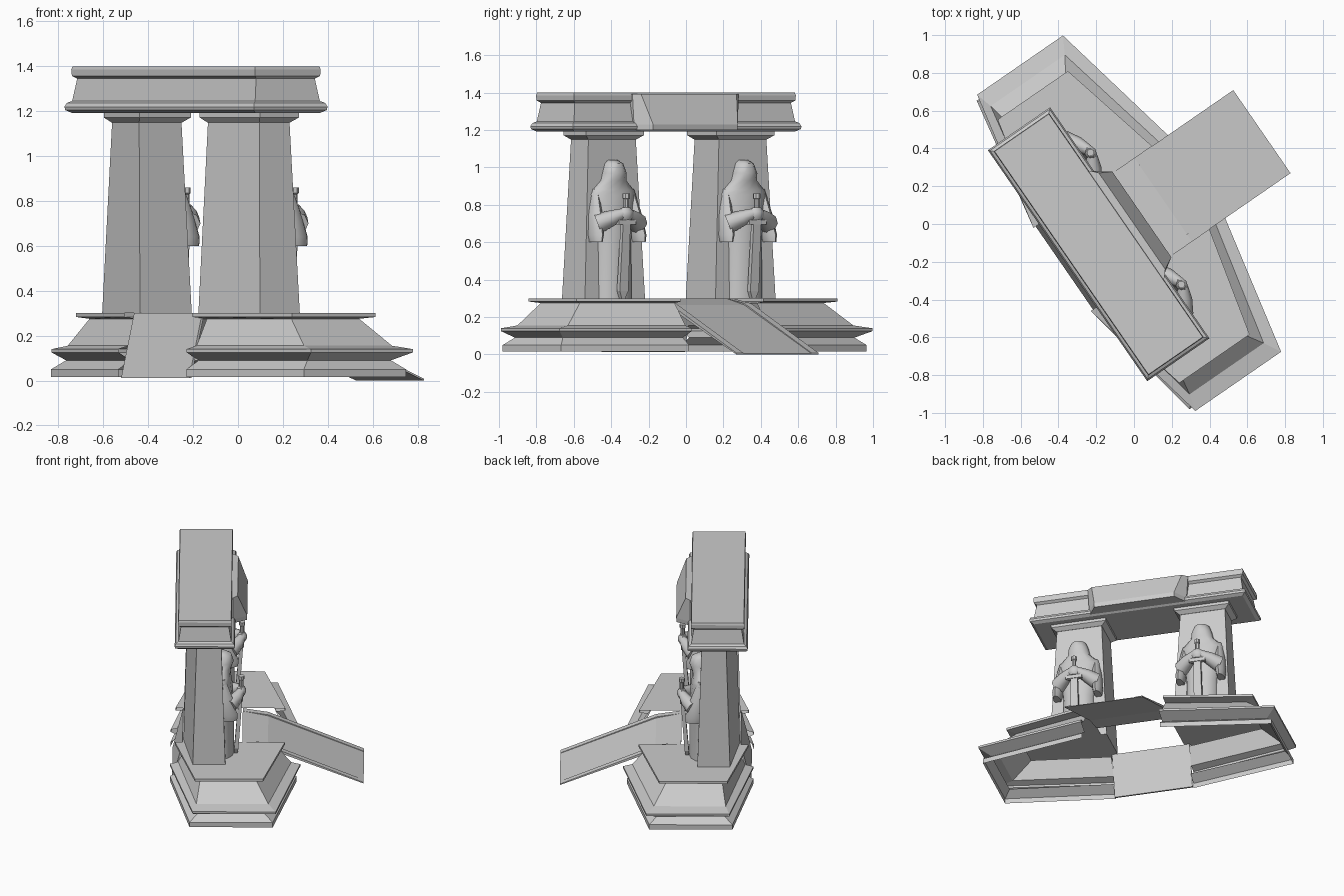
import bpy, bmesh, math
from mathutils import Vector

cube = bpy.data.objects.get("Cube")
if cube:
    bpy.data.objects.remove(cube, do_unlink=True)

stone = bpy.data.materials.new("grey_stone")
stone.use_nodes = True
GREY = (0.6, 0.6, 0.6, 1)
stone.diffuse_color = GREY
stone.node_tree.nodes["Principled BSDF"].inputs["Base Color"].default_value = GREY

# The gate runs along u, its statues and ramp face v
ANGLE = math.radians(-55.4)
CU, SU = math.cos(ANGLE), math.sin(ANGLE)
MID = -0.018      # centre of the gate along u
AXIS = -0.215     # centre line of the lintel along v


def place(u, v, z):
    u += MID
    return (u * CU - v * SU, u * SU + v * CU, z)


def loft(name, rings, closed=True, start=True, smooth=False):
    """Skin rings of (u, v, z) points and cap the ends."""
    bm = bmesh.new()
    rows = [[bm.verts.new(place(*p)) for p in ring] for ring in rings]
    n = len(rows[0])
    for a, b in zip(rows, rows[1:]):
        for i in range(n if closed else n - 1):
            j = (i + 1) % n
            bm.faces.new((a[i], a[j], b[j], b[i]))
    if start:
        bm.faces.new(rows[0][::-1])
    bm.faces.new(rows[-1])
    bmesh.ops.recalc_face_normals(bm, faces=bm.faces)
    mesh = bpy.data.meshes.new(name)
    bm.to_mesh(mesh)
    bm.free()
    mesh.materials.append(stone)
    obj = bpy.data.objects.new(name, mesh)
    bpy.context.collection.objects.link(obj)
    if smooth:
        bpy.ops.object.select_all(action='DESELECT')
        obj.select_set(True)
        bpy.context.view_layer.objects.active = obj
        bpy.ops.object.shade_smooth_by_angle(angle=math.radians(45))


def rect(u, v, z, hu, hv):
    return [(u - hu, v - hv, z), (u + hu, v - hv, z),
            (u + hu, v + hv, z), (u - hu, v + hv, z)]


def oval(u, v, z, hu, hv, n=12):
    return [(u + hu * math.cos(math.tau * i / n),
             v + hv * math.sin(math.tau * i / n), z) for i in range(n)]


def limb(name, path, n=8):
    """Round tube through (point, radius) pairs."""
    pts = [Vector(p) for p, r in path]
    turn = (pts[-1] - pts[0]).to_track_quat('Z', 'Y')
    rings = []
    for p, (_, r) in zip(pts, path):
        rings.append([tuple(p + turn @ Vector((r * math.cos(math.tau * i / n),
                                               r * math.sin(math.tau * i / n), 0)))
                      for i in range(n)])
    loft(name, rings, smooth=True)


SIDES = ((-1, "far"), (1, "near"))

# Moulded platform halves: height, end inset, statue side inset, plain side inset
GAP = 0.267
TIERS = [(0.015, 0.025, 0.02, -0.02), (0.05, 0.025, 0.02, -0.02),
         (0.09, 0.07, 0.07, 0.03), (0.125, 0, 0, 0), (0.14, 0, 0, 0),
         (0.155, 0.09, 0.05, 0.025), (0.275, 0.225, 0.135, 0.05),
         (0.283, 0.17, 0.085, 0.015), (0.3, 0.17, 0.085, 0.015)]
for side, label in SIDES:
    rings = []
    for z, e, f, g in TIERS:
        end = side * (1.017 - e)
        rings.append([(side * GAP, 0.415 - 1.2 * f, z), (end, 0.257 - f, z),
                      (end, -0.295 + g, z),
                      (side * GAP, -0.45 + 2.2 * max(g, 0), z)])
    loft(label + "_platform", rings, closed=False, start=False)

# Sloping panel closing the plain side of the passage
loft("passage_panel", [rect(0, -0.43, 0.012, GAP, 0.006),
                       rect(0, -0.36, 0.3, GAP, 0.006)])


# Ramp with low kerbs
def ramp_strip(name, u0, u1, lift):
    rings = []
    for v, z in ((0.03, 0.3), (0.2, 0.265), (0.835, 0.0)):
        low = max(z - 0.012, 0)
        top = max(min(z + lift, 0.3), 0.004)
        rings.append([(u0, v, low), (u1, v, low), (u1, v, top), (u0, v, top)])
    loft(name, rings)


ramp_strip("ramp", -GAP, GAP, 0.0)
for side, label in SIDES:
    ramp_strip(label + "_ramp_kerb", side * GAP, side * (GAP - 0.045), 0.008)


# Tapered pillars and capitals, their plain side angled like the platform
SPREAD = 0.424


def pillar_ring(side, z, half, inner, outer, front):
    a, b = side * (SPREAD - half), side * (SPREAD + half)
    return [(a, inner, z), (b, outer, z), (b, front, z), (a, front, z)]


for side, label in SIDES:
    loft(label + "_pillar", [pillar_ring(side, 0.3, 0.195, -0.36, -0.296, -0.08),
                             pillar_ring(side, 1.17, 0.153, -0.336, -0.27, -0.108)])
    loft(label + "_capital", [pillar_ring(side, 1.15, 0.156, -0.338, -0.272, -0.106),
                              pillar_ring(side, 1.172, 0.188, -0.358, -0.292, -0.08),
                              pillar_ring(side, 1.2, 0.188, -0.358, -0.292, -0.08)])

# Moulded lintel: height and inset from its widest rim
LINTEL = [(1.192, 0.025), (1.205, 0.003), (1.22, 0), (1.237, 0.008),
          (1.246, 0.025), (1.345, 0.041), (1.358, 0.024), (1.385, 0.022),
          (1.4, 0.026)]
loft("lintel", [rect(0, AXIS, z, 0.743 - d, 0.2 - d) for z, d in LINTEL])

# Raised centre block on the statue side of the lintel
loft("lintel_centre_block",
     [[(-w, -0.1, z), (w, -0.1, z), (w, -0.03, z), (w - s, v, z),
       (s - w, v, z), (-w, -0.03, z)]
      for z, w, s, v in ((1.2, 0.33, 0.055, 0.06), (1.23, 0.335, 0.06, 0.063),
                         (1.392, 0.345, 0.035, 0.0))])

# Hooded statues holding swords
ROBE = [(0.3, 0.115, 0.085, 0), (0.6, 0.11, 0.085, 0), (0.78, 0.13, 0.08, 0),
        (0.855, 0.15, 0.07, 0), (0.88, 0.135, 0.065, 0), (0.93, 0.078, 0.06, 0.01),
        (0.97, 0.07, 0.065, 0.02), (1.02, 0.052, 0.055, 0.015), (1.04, 0.03, 0.03, 0)]
BODY = -0.11
for side, label in SIDES:
    c = side * SPREAD
    loft(label + "_statue_robe",
         [oval(c, BODY + lean, z, hu, hv) for z, hu, hv, lean in ROBE], smooth=True)
    for arm, hand in ((-1, "right"), (1, "left")):
        # Hanging sleeve and forearm
        loft(f"{label}_statue_{hand}_sleeve",
             [oval(c + arm * p, v, z, hu, hv, 8) for p, v, z, hu, hv in
              ((0.115, -0.11, 0.885, 0.02, 0.03), (0.128, -0.09, 0.75, 0.034, 0.06),
               (0.138, -0.068, 0.64, 0.034, 0.07), (0.14, -0.062, 0.6, 0.025, 0.06))],
             smooth=True)
        limb(f"{label}_statue_{hand}_forearm",
             [((c + arm * 0.13, -0.055, 0.7), 0.055),
              ((c + arm * 0.07, -0.005, 0.73), 0.042),
              ((c + arm * 0.015, 0.025, 0.755), 0.028)])
    # Clasped hands
    loft(label + "_statue_hands",
         [oval(c, 0.025, z, r, r * 0.7, 8) for z, r in
          ((0.72, 0.03), (0.74, 0.045), (0.765, 0.045), (0.785, 0.025))], smooth=True)
    # Sword
    loft(label + "_sword_blade", [rect(c, -0.012, 0.3, 0.012, 0.012),
                                  rect(c, -0.008, 0.34, 0.028, 0.014),
                                  rect(c, 0.02, 0.7, 0.024, 0.012)])
    loft(label + "_sword_guard", [rect(c, 0.022, 0.695, 0.055, 0.014),
                                  rect(c, 0.022, 0.72, 0.055, 0.014)])
    loft(label + "_sword_grip", [oval(c, 0.025, z, r, r, 8) for z, r in
                                 ((0.72, 0.014), (0.83, 0.014), (0.835, 0.02),
                                  (0.86, 0.02))])
